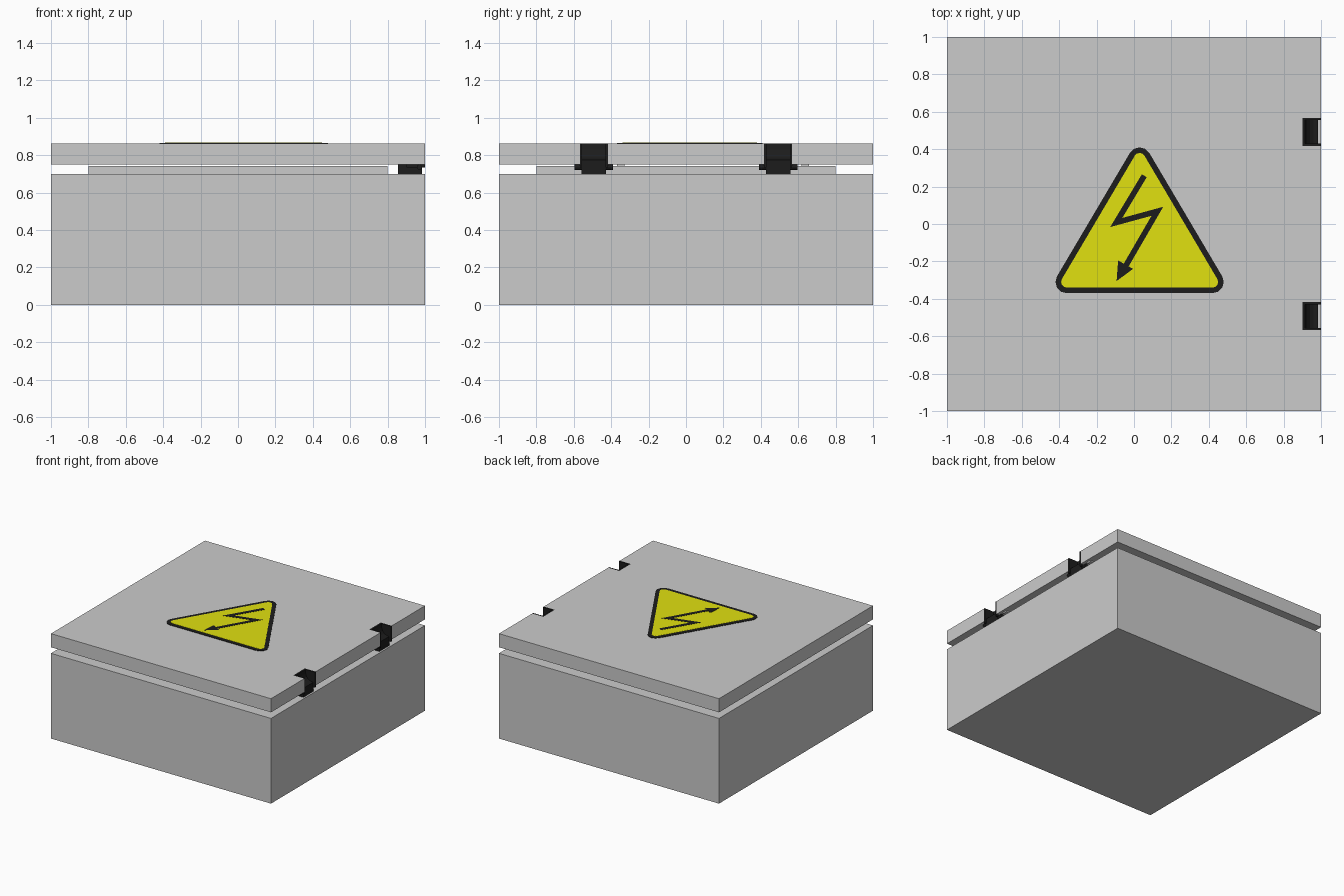
import bpy, bmesh, math
from mathutils import Vector

if "Cube" in bpy.data.objects:
    bpy.data.objects.remove(bpy.data.objects["Cube"])


def material(name, color):
    m = bpy.data.materials.new(name)
    m.diffuse_color = color
    m.use_nodes = True
    m.node_tree.nodes["Principled BSDF"].inputs["Base Color"].default_value = m.diffuse_color
    return m


BLACK = material("black", (0.012, 0.012, 0.012, 1))
YELLOW = material("yellow", (0.75, 0.75, 0.005, 1))


def prism(name, pts, lo, hi, mat=None, axis="z"):
    """Extrude a 2D outline: (x, y) along z, or (x, z) along y."""
    bm = bmesh.new()
    place = (lambda p: (p[0], p[1], lo)) if axis == "z" else (lambda p: (p[0], lo, p[1]))
    face = bm.faces.new([bm.verts.new(place(p)) for p in pts])
    new = bmesh.ops.extrude_face_region(bm, geom=[face])["geom"]
    move = Vector((0, 0, hi - lo)) if axis == "z" else Vector((0, hi - lo, 0))
    bmesh.ops.translate(bm, vec=move, verts=[g for g in new if isinstance(g, bmesh.types.BMVert)])
    bmesh.ops.recalc_face_normals(bm, faces=bm.faces)
    mesh = bpy.data.meshes.new(name)
    bm.to_mesh(mesh)
    bm.free()
    ob = bpy.data.objects.new(name, mesh)
    bpy.context.collection.objects.link(ob)
    if mat:
        mesh.materials.append(mat)
    return ob


def rect(x0, x1, y0, y1):
    return [(x0, y0), (x1, y0), (x1, y1), (x0, y1)]


def rounded_triangle(r, seg=4):
    pts = []
    for (cx, cy), start in (((0.42, -0.31), -90), ((0.03, 0.35), 30), ((-0.36, -0.31), 150)):
        for i in range(seg + 1):
            a = math.radians(start + 120 * i / seg)
            pts.append((cx + r * math.cos(a), cy + r * math.sin(a)))
    return pts


def ribbon(path, width):
    """Outline of a mitred strip following a path."""
    p = [Vector(q) for q in path]
    dirs = [(b - a).normalized() for a, b in zip(p, p[1:])]
    left, right = [], []
    for i, q in enumerate(p):
        d0, d1 = dirs[max(i - 1, 0)], dirs[min(i, len(dirs) - 1)]
        n0, n1 = Vector((-d0.y, d0.x)), Vector((-d1.y, d1.x))
        m = (n0 + n1).normalized()
        off = m * (width / 2 / m.dot(n0))
        left.append(q + off)
        right.append(q - off)
    return left + right[::-1]


TOP, LATCH_Y, HALF = 0.862, 0.493, 0.075

# Enclosure body and seal between body and lid
prism("box_body", rect(-1, 1, -1, 1), 0, 0.70)
prism("lid_seal", rect(-0.8, 0.8, -0.8, 0.8), 0.70, 0.742)

# Lid with two latch notches on the right edge
outline = [(-1, 1), (-1, -1), (1, -1)]
for c in (-LATCH_Y, LATCH_Y):
    outline += [(1, c - HALF), (0.9, c - HALF), (0.9, c + HALF), (1, c + HALF)]
prism("lid", outline + [(1, 1)], 0.75, TOP)

# Latches: curved liner, side cheeks, foot and hinge pin
liner = [(0.9, 0.75), (0.985, 0.75), (0.985, 0.775), (0.96, 0.778), (0.94, 0.788),
         (0.925, 0.805), (0.917, 0.83), (0.915, TOP), (0.9, TOP)]
for side, c in (("front", -LATCH_Y), ("back", LATCH_Y)):
    prism(f"{side}_latch_liner", liner, c - HALF, c + HALF, BLACK, "y")
    for end, s in (("near", -1), ("far", 1)):
        y = sorted((c + s * HALF, c + s * (HALF - 0.012)))
        prism(f"{side}_latch_{end}_cheek", rect(0.9, 1.0, 0.735, TOP), *y, BLACK, "y")
    prism(f"{side}_latch_foot", rect(0.855, 0.985, 0.70, 0.75), c - 0.065, c + 0.065, BLACK, "y")
    pin = [(0.97 + 0.014 * math.cos(a), 0.736 + 0.014 * math.sin(a))
           for a in (math.tau * i / 12 for i in range(12))]
    prism(f"{side}_latch_pin", pin, c - 0.104, c + 0.104, BLACK, "y")
    prism(f"{side}_latch_clip", rect(0.94, 0.98, 0.739, 0.75), c + 0.125, c + 0.165, None, "y")

# High voltage warning sign
prism("sign_border", rounded_triangle(0.06), TOP - 0.002, TOP + 0.003, BLACK)
prism("sign_panel", rounded_triangle(0.03), TOP, TOP + 0.0045, YELLOW)
bolt = [(0.055, 0.258), (-0.095, 0.008), (0.125, 0.068), (-0.052, -0.237)]
prism("sign_bolt", ribbon(bolt, 0.03), TOP, TOP + 0.006, BLACK)
prism("sign_arrowhead", [(-0.093, -0.305), (-0.005, -0.24), (-0.085, -0.195)],
      TOP, TOP + 0.0065, BLACK)
